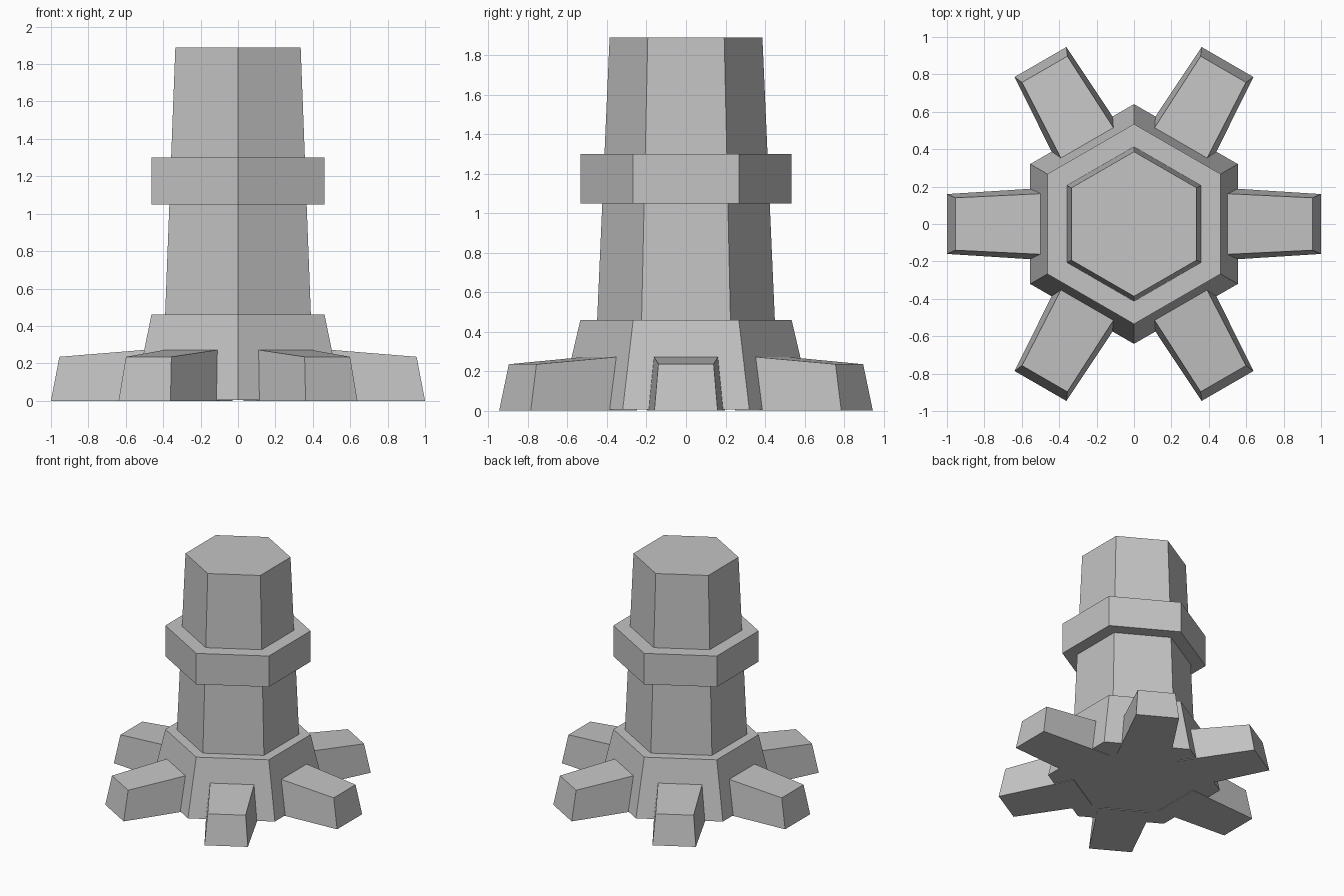
import bpy, bmesh, math
from mathutils import Matrix

cube = bpy.data.objects.get("Cube")
if cube:
    bpy.data.objects.remove(cube, do_unlink=True)

# Single material
grey = bpy.data.materials.new("plain_grey")
grey.use_nodes = True
COLOUR = (0.55, 0.55, 0.55, 1)
grey.diffuse_color = COLOUR
grey.node_tree.nodes["Principled BSDF"].inputs["Base Color"].default_value = COLOUR


def loft(name, lower, upper, turn=0.0):
    """Closed solid between two matching loops of points."""
    bm = bmesh.new()
    low = [bm.verts.new(p) for p in lower]
    top = [bm.verts.new(p) for p in upper]
    bm.faces.new(low[::-1])
    bm.faces.new(top)
    n = len(low)
    for i in range(n):
        j = (i + 1) % n
        bm.faces.new((low[i], low[j], top[j], top[i]))
    bmesh.ops.transform(bm, matrix=Matrix.Rotation(turn, 4, 'Z'), verts=bm.verts)
    bmesh.ops.recalc_face_normals(bm, faces=bm.faces)
    mesh = bpy.data.meshes.new(name)
    bm.to_mesh(mesh)
    bm.free()
    mesh.materials.append(grey)
    obj = bpy.data.objects.new(name, mesh)
    bpy.context.collection.objects.link(obj)
    return obj


def hexagon(flat, z):
    """Hexagon with corners on the y axis; flat is half the width across flats."""
    r = flat / math.cos(math.pi / 6)
    angles = [math.radians(30 + 60 * i) for i in range(6)]
    return [(r * math.cos(a), r * math.sin(a), z) for a in angles]


# Central column: flared base, tapering shaft and collar
loft("base", hexagon(0.555, 0.005), hexagon(0.463, 0.46))
loft("shaft", hexagon(0.39, 0.45), hexagon(0.335, 1.89))
loft("collar", hexagon(0.463, 1.05), hexagon(0.463, 1.30))

# Six radial feet, tapering outward and rooted inside the base
foot_low = [(0.40, -0.198, 0), (1.0, -0.16, 0), (1.0, 0.16, 0), (0.40, 0.198, 0)]
foot_top = [(0.40, -0.167, 0.28), (0.955, -0.14, 0.235),
            (0.955, 0.14, 0.235), (0.40, 0.167, 0.28)]
for i in range(6):
    loft(f"foot_{i + 1}", foot_low, foot_top, math.radians(60 * i))
